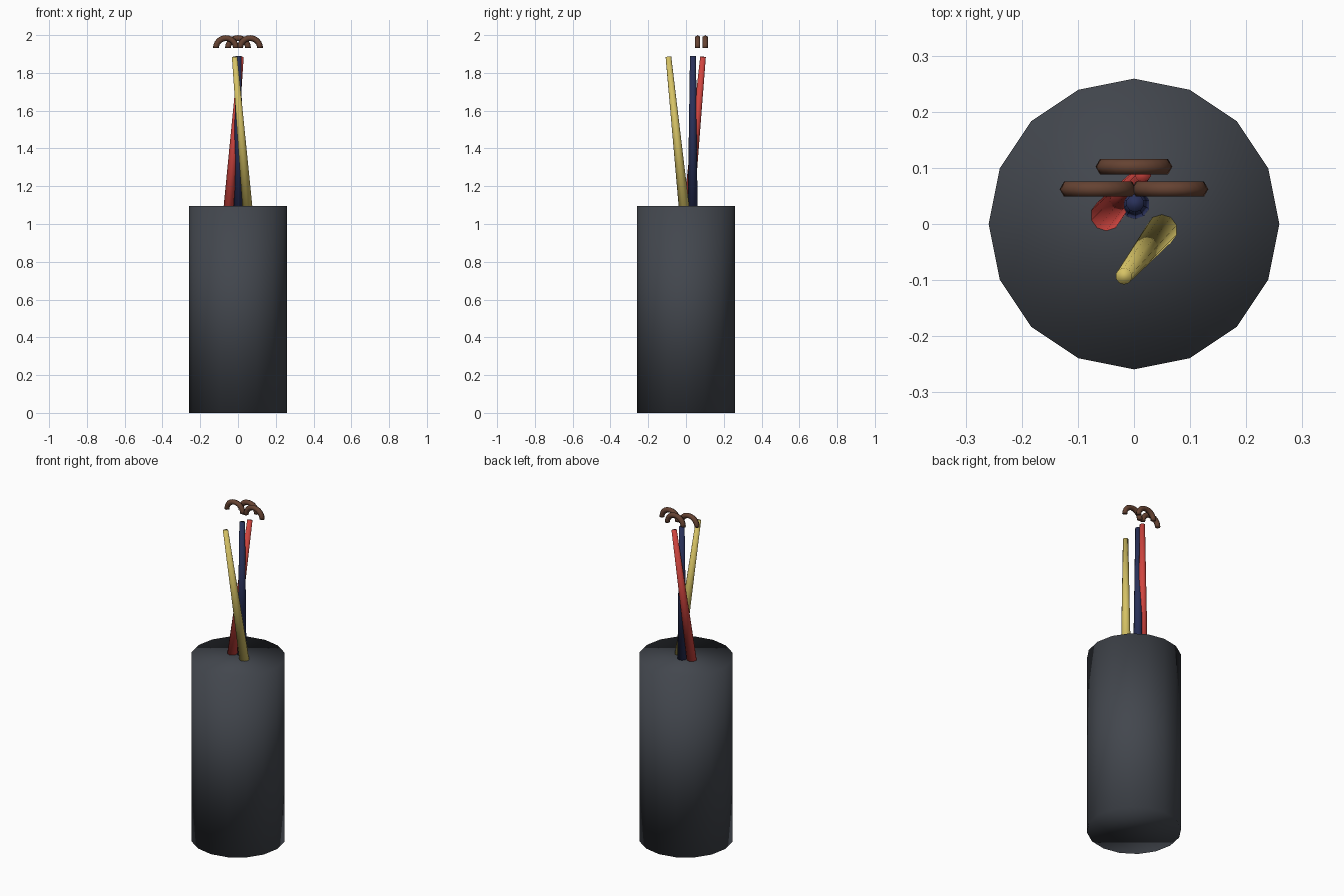
import bpy, bmesh
from math import cos, sin, pi
from mathutils import Vector

cube = bpy.data.objects.get("Cube")
if cube:
    bpy.data.objects.remove(cube, do_unlink=True)


def material(name, rgb):
    mat = bpy.data.materials.new(name)
    mat.use_nodes = True
    mat.diffuse_color = (*rgb, 1)
    mat.node_tree.nodes["Principled BSDF"].inputs["Base Color"].default_value = (*rgb, 1)
    return mat


def finish(name, bm, mat):
    bmesh.ops.recalc_face_normals(bm, faces=bm.faces)
    for face in bm.faces:
        face.smooth = True
    mesh = bpy.data.meshes.new(name)
    bm.to_mesh(mesh)
    bm.free()
    mesh.materials.append(mat)
    obj = bpy.data.objects.new(name, mesh)
    bpy.context.collection.objects.link(obj)
    return obj


def tapered_rod(name, start, end, r1, r2, sides, mat):
    start, end = Vector(start), Vector(end)
    axis = end - start
    bm = bmesh.new()
    bmesh.ops.create_cone(bm, cap_ends=True, segments=sides, radius1=r1,
                          radius2=r2, depth=axis.length)
    obj = finish(name, bm, mat)
    obj.location = (start + end) / 2
    obj.rotation_mode = "QUATERNION"
    obj.rotation_quaternion = Vector((0, 0, 1)).rotation_difference(axis)
    return obj


def arch(name, x, y, mat, major=0.053, minor=0.0155, steps=12, sides=6):
    bm = bmesh.new()
    rings = []
    for i in range(steps + 1):
        a = pi * i / steps
        ring = []
        for j in range(sides):
            b = 2 * pi * j / sides
            r = major + minor * cos(b)
            ring.append(bm.verts.new((r * cos(a), minor * sin(b), r * sin(a))))
        rings.append(ring)
    for p, q in zip(rings, rings[1:]):
        for j in range(sides):
            k = (j + 1) % sides
            bm.faces.new((p[j], p[k], q[k], q[j]))
    bm.faces.new(rings[0])
    bm.faces.new(rings[-1])
    obj = finish(name, bm, mat)
    obj.location = (x, y, 1.931)
    return obj


charcoal = material("charcoal", (0.055, 0.062, 0.075))
red = material("red", (0.64, 0.06, 0.05))
yellow = material("yellow", (0.67, 0.54, 0.13))
navy = material("navy", (0.022, 0.03, 0.1))
brown = material("brown", (0.13, 0.055, 0.032))

# Main drum
tapered_rod("drum", (0, 0, 0), (0, 0, 1.095), 0.259, 0.259, 16, charcoal)

# Three leaning rods
tapered_rod("yellow_rod", (0.05, -0.01, 1.085), (-0.018, -0.093, 1.885), 0.028, 0.015, 10, yellow)
tapered_rod("red_rod", (-0.05, 0.015, 1.085), (0.016, 0.09, 1.885), 0.028, 0.015, 10, red)
tapered_rod("blue_rod", (0.002, 0.035, 1.085), (0.002, 0.037, 1.89), 0.026, 0.016, 10, navy)

# Floating arches
for side, label in ((-1, "right"), (1, "left")):
    arch("front_arch_" + label, side * 0.064, 0.062, brown)
arch("back_arch", 0, 0.102, brown)
